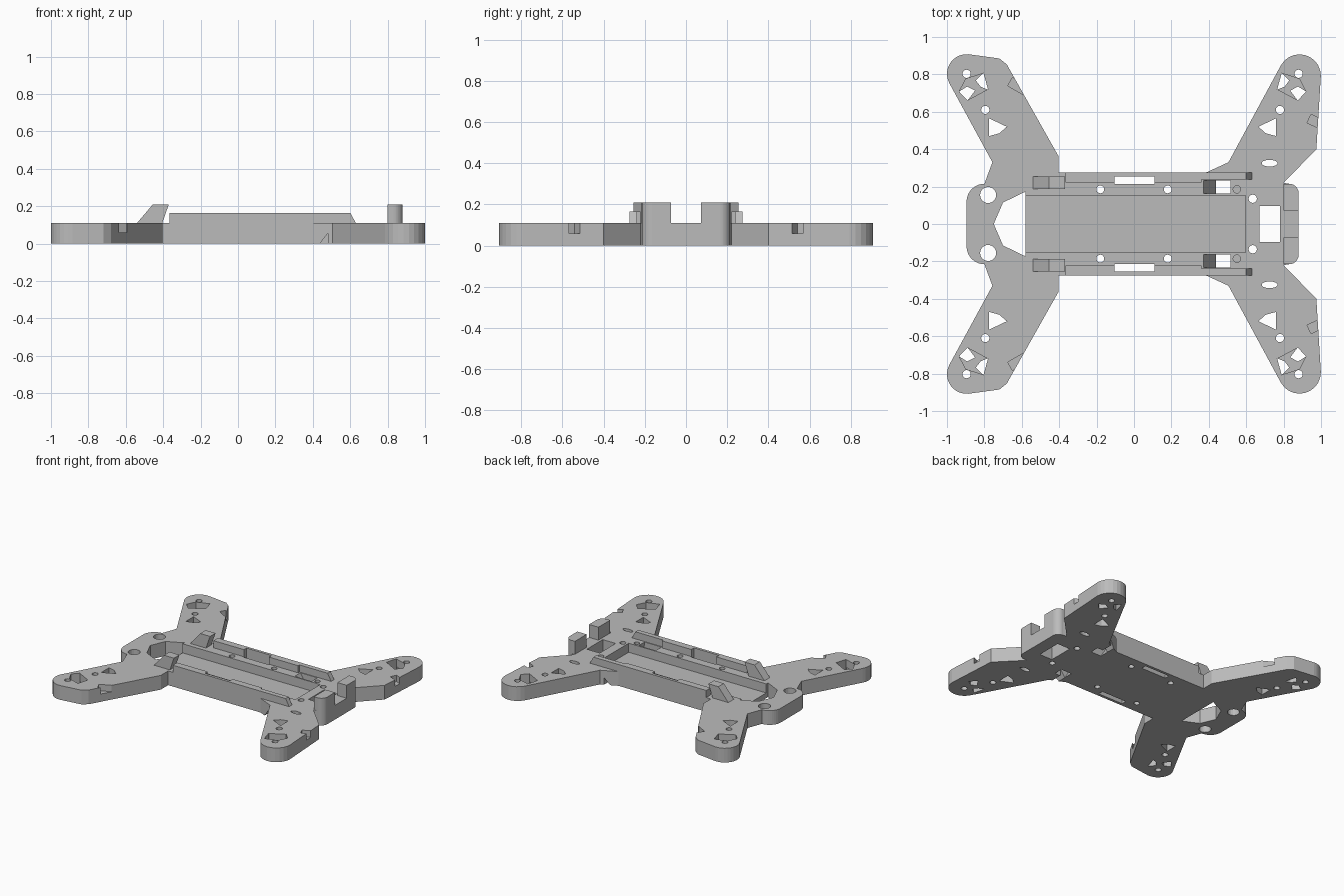
import bpy, bmesh, math

if "Cube" in bpy.data.objects:
    bpy.data.objects.remove(bpy.data.objects["Cube"])

T = 0.11          # plate thickness
grey = bpy.data.materials.new("plain grey")
grey.diffuse_color = (0.5, 0.5, 0.5, 1)
grey.use_nodes = True
grey.node_tree.nodes["Principled BSDF"].inputs["Base Color"].default_value = grey.diffuse_color


def arc(cx, cy, rx, a0, a1, n=10, ry=None):
    ry = rx if ry is None else ry
    return [(cx + rx * math.cos(math.radians(a0 + (a1 - a0) * i / n)),
             cy + ry * math.sin(math.radians(a0 + (a1 - a0) * i / n))) for i in range(n + 1)]


def circle(cx, cy, rx, ry=None, n=20):
    return arc(cx, cy, rx, 0, 360, n, ry)[:-1]


def rect(x0, x1, y0, y1):
    return [(x0, y0), (x1, y0), (x1, y1), (x0, y1)]


def flip_y(pts):
    return [(x, -y) for x, y in pts]


def flip_x(pts):
    return [(-0.015 - x, y) for x, y in pts]


def loft(bm, bottom, top):
    """Close two matching 3D loops into a solid."""
    b = [bm.verts.new(p) for p in bottom]
    t = [bm.verts.new(p) for p in top]
    n = len(b)
    faces = [bm.faces.new(b[::-1]), bm.faces.new(t)]
    faces += [bm.faces.new((b[i], b[(i + 1) % n], t[(i + 1) % n], t[i])) for i in range(n)]
    bmesh.ops.recalc_face_normals(bm, faces=faces)


def prism(bm, pts, z0, z1):
    loft(bm, [(x, y, z0) for x, y in pts], [(x, y, z1) for x, y in pts])


def prism_both(bm, pts, z0, z1):
    prism(bm, pts, z0, z1)
    prism(bm, flip_y(pts), z0, z1)


def side_prism(bm, xz, y0, y1):
    """Side profile extruded along y, on both sides of the body."""
    for s in (1, -1):
        loft(bm, [(x, s * y0, z) for x, z in xz], [(x, s * y1, z) for x, z in xz])


def finish(bm, name):
    me = bpy.data.meshes.new(name)
    bm.to_mesh(me)
    bm.free()
    me.materials.append(grey)
    ob = bpy.data.objects.new(name, me)
    bpy.context.collection.objects.link(ob)
    return ob


# Frame plate with four arms
half = (arc(-0.80, 0.12, 0.095, 180, 90) + [(-0.757, 0.33)]
        + arc(-0.895, 0.803, 0.105, 210, 85)
        + [(-0.72, 0.885), (-0.68, 0.853), (-0.405, 0.365), (-0.405, 0.275),
           (0.385, 0.275), (0.505, 0.33)]
        + arc(0.885, 0.793, 0.114, 150, 0)
        + [(0.975, 0.40), (0.80, 0.22)]
        + arc(0.83, 0.165, 0.05, 90, 0))
bm = bmesh.new()
prism(bm, half + flip_y(half)[::-1], 0, T)
plate = finish(bm, "frame_plate")

# Side rails with sloped ends
bm = bmesh.new()
side_prism(bm, [(-0.365, T), (0.36, T), (0.36, 0.165), (-0.365, 0.165)], 0.222, 0.275)
side_prism(bm, [(0.36, T), (0.63, T), (0.60, 0.165), (0.36, 0.165)], 0.238, 0.275)
rails = finish(bm, "side_rails")

# Slanted catches in front of the rails
bm = bmesh.new()
side_prism(bm, [(-0.54, T), (-0.405, T), (-0.37, 0.21), (-0.455, 0.21)], 0.187, 0.254)
finish(bm, "catches")

# Raised end posts
bm = bmesh.new()
post = [(0.80, 0.072), (0.88, 0.072)] + arc(0.83, 0.165, 0.05, 0, 90) + [(0.80, 0.215)]
prism_both(bm, post, T, 0.21)
finish(bm, "end_posts")

# Through holes
bm = bmesh.new()
LO, HI = -0.05, 0.3
arm_holes = [circle(-0.895, 0.803, 0.022), circle(-0.795, 0.61, 0.022),
             [(-0.775, 0.565), (-0.68, 0.52), (-0.72, 0.485), (-0.775, 0.47)],
             [(-0.935, 0.708), (-0.892, 0.735), (-0.85, 0.713), (-0.89, 0.66)],
             [(-0.845, 0.767), (-0.805, 0.808), (-0.78, 0.718), (-0.82, 0.734)]]
for h in arm_holes:
    prism_both(bm, h, LO, HI)
    prism_both(bm, flip_x(h), LO, HI)
for h in [circle(-0.78, 0.155, 0.043), circle(0.725, 0.325, 0.042, 0.018),
          circle(0.635, 0.135, 0.022), circle(-0.18, 0.185, 0.021),
          circle(0.18, 0.185, 0.021), rect(-0.105, 0.11, 0.215, 0.254)]:
    prism_both(bm, h, LO, HI)
prism(bm, rect(0.67, 0.78, -0.097, 0.097), LO, HI)
prism(bm, [(-0.58, -0.173), (-0.58, 0.173), (-0.70, 0.115), (-0.75, 0),
           (-0.70, -0.115)], LO, HI)
# Slanted strap slots and their openings under the side walls
side_prism(bm, [(0.45, -0.02), (0.53, -0.02), (0.515, 0.13), (0.36, 0.13)], 0.162, 0.232)
side_prism(bm, [(0.43, -0.01), (0.48, -0.01), (0.48, 0.055)], 0.225, 0.36)
holes = finish(bm, "hole_cutter")

# Recesses: battery tray, motor wire pits, blind screw holes, arm edge notches
bm = bmesh.new()
prism(bm, rect(-0.60, 0.597, -0.152, 0.152), 0.04, HI)
pit = [(-0.933, 0.71), (-0.90, 0.775), (-0.807, 0.805), (-0.782, 0.72), (-0.89, 0.662)]
prism_both(bm, pit, 0.05, HI)
prism_both(bm, flip_x(pit), 0.05, HI)
prism_both(bm, circle(0.55, 0.185, 0.02), 0.05, HI)
for cx, cy, deg in ((-0.635, 0.745, -30), (0.965, 0.55, -25)):
    c, s = math.cos(math.radians(deg)), math.sin(math.radians(deg))
    sq = [(cx + c * x - s * y, cy + s * x + c * y)
          for x, y in rect(-0.032, 0.06, -0.025, 0.025)]
    prism_both(bm, sq, 0.06, HI)
recesses = finish(bm, "recess_cutter")


def cut(ob, cutters):
    for c in cutters:
        m = ob.modifiers.new("cut", 'BOOLEAN')
        m.operation, m.solver, m.object, m.use_self = 'DIFFERENCE', 'EXACT', c, True
    dg = bpy.context.evaluated_depsgraph_get()
    dg.update()
    me = bpy.data.meshes.new_from_object(ob.evaluated_get(dg))
    ob.modifiers.clear()
    ob.data = me


cut(plate, [holes, recesses])
cut(rails, [holes])
for c in (holes, recesses):
    bpy.data.objects.remove(c)
